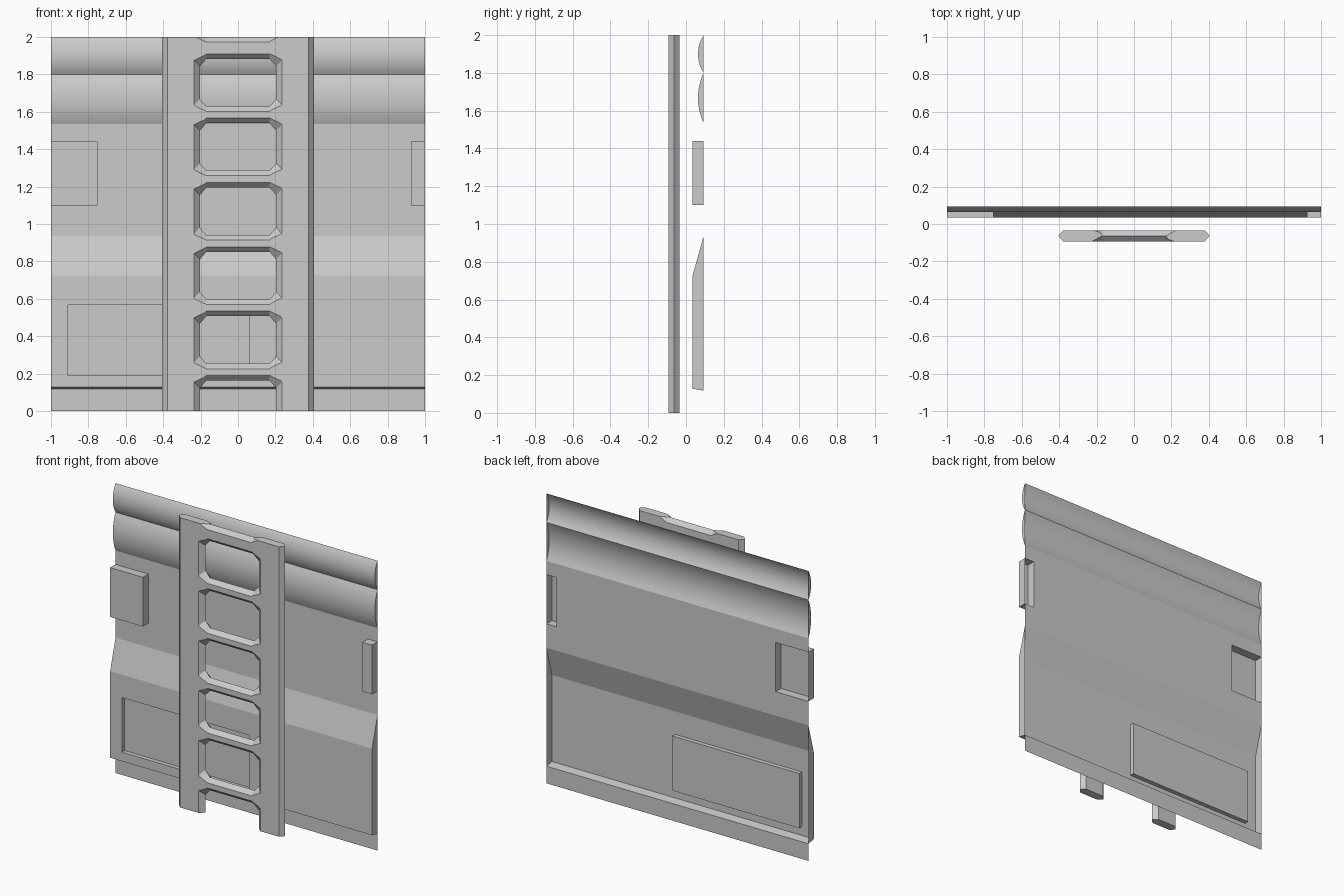
import bpy, bmesh, math

cube = bpy.data.objects.get("Cube")
if cube:
    bpy.data.objects.remove(cube, do_unlink=True)

GREY = (0.6, 0.6, 0.6, 1)
grey = bpy.data.materials.new("plain grey")
grey.use_nodes = True
grey.diffuse_color = GREY
grey.node_tree.nodes["Principled BSDF"].inputs["Base Color"].default_value = GREY

BACK, FRONT, MID = 0.093, 0.034, 0.0635   # depths of the wall sheet
LAD_Y, LAD_HALF = -0.0635, 0.0295         # ladder mid plane and half depth


def make_object(name, bm):
    mesh = bpy.data.meshes.new(name)
    bm.to_mesh(mesh)
    bm.free()
    obj = bpy.data.objects.new(name, mesh)
    bpy.context.scene.collection.objects.link(obj)
    mesh.materials.append(grey)
    return obj


def bulge(z_top, z_low, steps=12):
    """Shallow circular arc bulging to the front."""
    chord, sag = (z_top - z_low) / 2, BACK - MID
    half = 2 * math.atan(sag / chord)
    radius = chord / math.sin(half)
    angles = [half * (1 - 2 * i / steps) for i in range(steps + 1)]
    return [(BACK - radius * (math.cos(a) - math.cos(half)),
             (z_top + z_low) / 2 + radius * math.sin(a)) for a in angles]


def wall_panel():
    upper, lower = bulge(2.0, 1.8), bulge(1.8, 1.535)
    skirt = [(BACK, 0.935), (FRONT, 0.725), (FRONT, 0.567),
             (FRONT, 0.19), (FRONT, 0.128), (BACK, 0.118)]
    profile = upper + lower[1:] + [(BACK, 1.44), (BACK, 1.1)] + skirt + [(BACK, 0)]
    cuts = [-1, -0.91, -0.75, 0.06, 0.925, 1]
    bm = bmesh.new()
    columns = [[bm.verts.new((x, y, z)) for y, z in profile] for x in cuts]
    for a, b in zip(columns, columns[1:]):
        for i in range(len(profile) - 1):
            bm.faces.new((a[i], a[i + 1], b[i + 1], b[i]))

    # closed ends of the two bulges and the skirt
    n = len(upper)
    spans = [(0, n), (n - 1, 2 * n - 1), (2 * n + 1, 2 * n + 1 + len(skirt))]
    for column, flip in ((columns[0], True), (columns[-1], False)):
        for start, end in spans:
            ring = column[start:end]
            bm.faces.new(ring[::-1] if flip else ring)

    # raised blocks and the sunken lower panel
    regions = [(-1, -0.75, 1.1, 1.44, FRONT - BACK),
               (0.925, 1, 1.1, 1.44, FRONT - BACK),
               (-0.91, 0.06, 0.19, 0.567, 0.03)]
    for x0, x1, z0, z1, depth in regions:
        faces = []
        for f in bm.faces:
            c = f.calc_center_median()
            if abs(f.normal.x) < 0.5 and x0 < c.x < x1 and z0 < c.z < z1:
                faces.append(f)
        new = bmesh.ops.extrude_face_region(bm, geom=faces)["geom"]
        bmesh.ops.translate(bm, vec=(0, depth, 0),
                            verts=[v for v in new if isinstance(v, bmesh.types.BMVert)])
        old = [f for f in faces if f.is_valid]
        if old:
            bmesh.ops.delete(bm, geom=old, context='FACES_ONLY')
    bm.normal_update()
    return make_object("wall_panel", bm)


def loft(bm, rings):
    """Closed solid through a list of equal point rings."""
    loops = [[bm.verts.new(p) for p in ring] for ring in rings]
    for a, b in zip(loops, loops[1:]):
        for i in range(len(a)):
            j = (i + 1) % len(a)
            bm.faces.new((a[i], a[j], b[j], b[i]))
    bm.faces.new(loops[0][::-1])
    bm.faces.new(loops[-1])
    bmesh.ops.recalc_face_normals(bm, faces=bm.faces[:])


def octagon(y, half_x, half_z, cut_x, cut_z, z):
    quarter = [(half_x, half_z - cut_z), (half_x - cut_x, half_z)]
    right = [(x, -h) for x, h in quarter[::-1]] + quarter
    points = right + [(-x, h) for x, h in right[::-1]]
    return [(x, y, z + h) for x, h in points]


def ladder():
    # plate with pointed long edges
    outline = [(-0.405, 0), (-0.378, -1), (0.378, -1), (0.405, 0), (0.378, 1), (-0.378, 1)]
    bm = bmesh.new()
    loft(bm, [[(x, LAD_Y + s * LAD_HALF, z) for x, s in outline] for z in (0, 2)])
    plate = make_object("ladder", bm)

    # openings, narrowest at mid depth, plus the notch at the top
    bm = bmesh.new()
    centres = [1.756 - 0.344 * i for i in range(6)] + [2.127]
    for z in centres:
        rings = []
        for s in (-1.2, 0, 1.2):
            g = abs(s)
            rings.append(octagon(LAD_Y + s * LAD_HALF, 0.204 + 0.031 * g, 0.127 + 0.027 * g,
                                 0.035 + 0.03 * g, 0.04 - 0.005 * g, z))
        loft(bm, rings)
    cutter = make_object("ladder_cutter", bm)
    cutter.hide_render = True

    mod = plate.modifiers.new("openings", 'BOOLEAN')
    mod.operation, mod.solver, mod.object = 'DIFFERENCE', 'EXACT', cutter
    graph = bpy.context.evaluated_depsgraph_get()
    mesh = bpy.data.meshes.new_from_object(plate.evaluated_get(graph))
    plate.modifiers.clear()
    plate.data = mesh
    bpy.data.objects.remove(cutter, do_unlink=True)
    return plate


ladder()
panel = wall_panel()
bpy.ops.object.select_all(action='DESELECT')
panel.select_set(True)
bpy.context.view_layer.objects.active = panel
bpy.ops.object.shade_smooth_by_angle(angle=math.radians(10))
